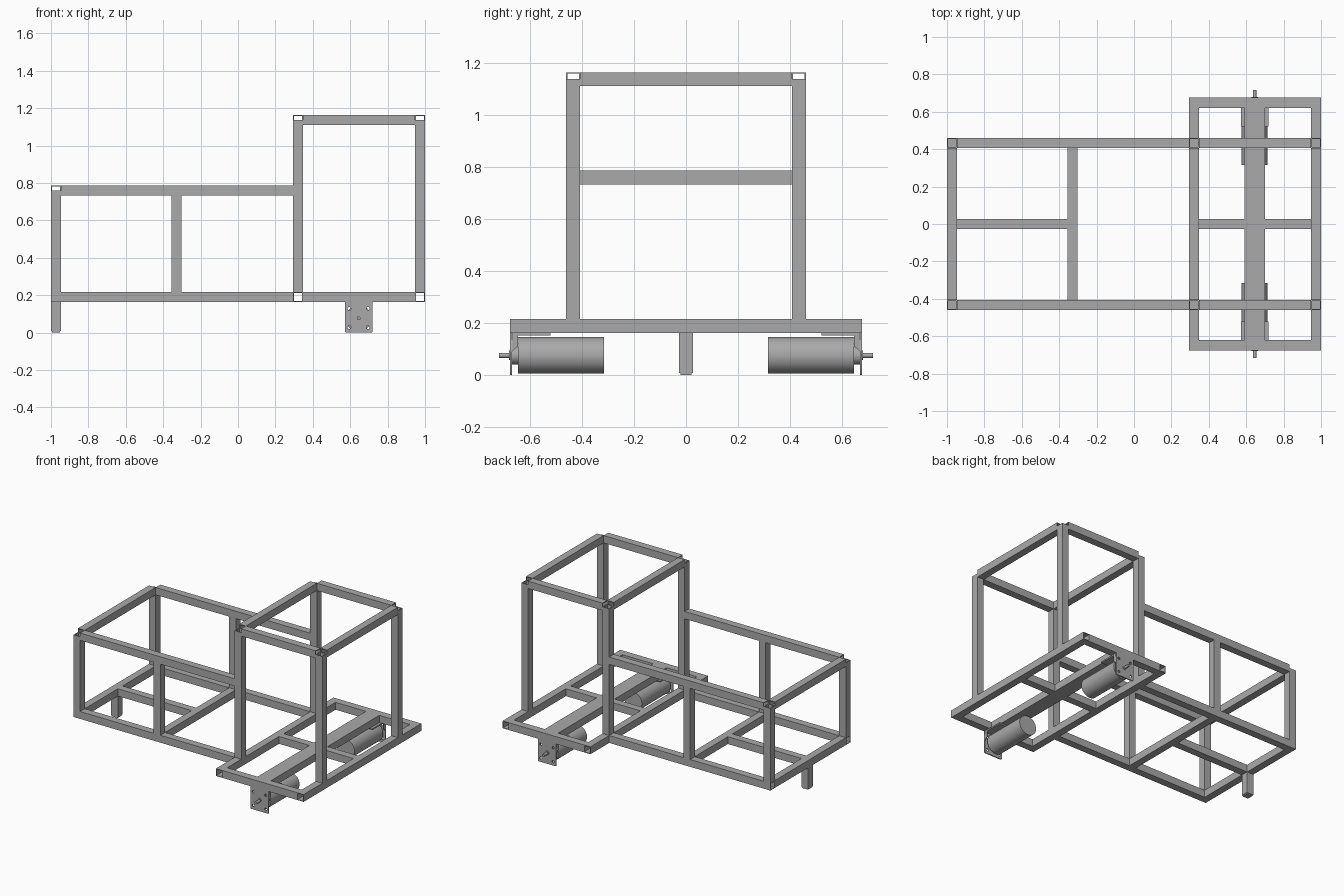
import bpy, bmesh
from math import sin, cos, pi, radians
from mathutils import Vector

cube = bpy.data.objects.get("Cube")
if cube:
    bpy.data.objects.remove(cube, do_unlink=True)

# Single steel colour
steel = bpy.data.materials.new("steel_grey")
steel.use_nodes = True
steel.diffuse_color = (0.4, 0.4, 0.4, 1)
steel.node_tree.nodes["Principled BSDF"].inputs["Base Color"].default_value = (0.4, 0.4, 0.4, 1)

T = 0.0535            # tube width
WALL = 0.005          # tube wall
BASE, DECK = 0.163, 0.216   # underside and top of the base frame
HALF = 0.46           # half width of the main frame
IN = HALF - T
WIDE = 0.675          # half width of the axle frame
STEP = 0.295          # where the low and tall bays meet
LOW, HIGH = 0.786, 1.163    # tops of both bays
AX, AZ = 0.645, 0.076       # motor axis


def box(name, lo, hi, open_axis=None):
    """Box between two corners; with open_axis it is a hollow tube."""
    lo, hi = Vector(lo), Vector(hi)
    bm = bmesh.new()
    bmesh.ops.create_cube(bm, size=1)
    for v in bm.verts:
        v.co = Vector(a + (b - a) * (c + 0.5) for a, b, c in zip(lo, hi, v.co))
    if open_axis is not None:
        ends = [f for f in bm.faces if abs(f.normal[open_axis]) > 0.9]
        bmesh.ops.delete(bm, geom=ends, context='FACES_ONLY')
    mesh = bpy.data.meshes.new(name)
    bm.to_mesh(mesh)
    bm.free()
    mesh.materials.append(steel)
    ob = bpy.data.objects.new(name, mesh)
    bpy.context.collection.objects.link(ob)
    if open_axis is not None:
        wall = ob.modifiers.new("wall", 'SOLIDIFY')
        wall.thickness, wall.offset, wall.use_even_offset = WALL, -1, True
    return ob


def along_x(name, x0, x1, y, z, w=T):
    return box(name, (x0, y - w / 2, z - T), (x1, y + w / 2, z), 0)


def along_y(name, x, y0, y1, z, w=T):
    return box(name, (x, y0, z - T), (x + w, y1, z), 1)


def post(name, x, y, z0, z1):
    return box(name, (x, y - T / 2, z0), (x + T, y + T / 2, z1), 2)


def rod(name, y0, y1, radius, sides):
    bpy.ops.mesh.primitive_cylinder_add(vertices=sides, radius=radius, depth=abs(y1 - y0),
                                        location=(AX, (y0 + y1) / 2, AZ),
                                        rotation=(pi / 2, 0, 0))
    ob = bpy.context.object
    ob.name = name
    ob.data.materials.append(steel)
    bpy.ops.object.shade_smooth_by_angle(angle=radians(35))


def drilled_plate(name, y, outline, holes, radius, thickness):
    """Flat plate in the xz plane with round holes."""
    curve = bpy.data.curves.new(name, 'CURVE')
    curve.dimensions, curve.fill_mode, curve.extrude = '2D', 'BOTH', thickness / 2
    rings = [outline]
    for hx, hz in holes:
        rings.append([(hx + radius * cos(i * pi / 8), hz + radius * sin(i * pi / 8))
                      for i in range(16)])
    for ring in rings:
        spline = curve.splines.new('POLY')
        spline.points.add(len(ring) - 1)
        for p, (x, z) in zip(spline.points, ring):
            p.co = (x, z, 0, 1)
        spline.use_cyclic_u = True
    curve.materials.append(steel)
    ob = bpy.data.objects.new(name, curve)
    bpy.context.collection.objects.link(ob)
    ob.location, ob.rotation_euler = (0, y, 0), (pi / 2, 0, 0)
    bpy.ops.object.select_all(action='DESELECT')
    ob.select_set(True)
    bpy.context.view_layer.objects.active = ob
    bpy.ops.object.convert(target='MESH')


# Main frame: parts repeated on both sides
for side, s in (("front", -1), ("back", 1)):
    y = s * (HALF - T / 2)
    along_x(f"{side}_base_rail", -1, STEP, y, DECK)
    along_x(f"{side}_low_top_rail", -1 + T, STEP, y, LOW)
    along_x(f"{side}_tall_top_rail", STEP + T, 1 - T, y, HIGH)
    post(f"{side}_end_post", -1, y, DECK, LOW - T / 2)
    post(f"{side}_middle_post", -0.355, y, DECK, LOW - T)
    post(f"{side}_step_post", STEP, y, DECK, HIGH - T / 2)
    post(f"{side}_tall_post", 1 - T, y, DECK, HIGH - T / 2)
    along_x(f"{side}_axle_frame_rail", STEP + T, 1 - T, s * (WIDE - T / 2), DECK)

# Cross members
along_y("end_base_crossbar", -1, -IN, IN, DECK)
along_y("middle_base_crossbar", -0.355, -IN, IN, DECK)
along_y("low_top_crossbar", -1, -IN, IN, LOW)
for name, x in (("step", STEP), ("tall", 1 - T)):
    along_y(f"{name}_top_crossbar", x, -IN, IN, HIGH)
    along_y(f"{name}_axle_frame_crossbar", x, -WIDE, WIDE, DECK)

# Centre beams and wide axle beam
along_x("low_centre_beam", -1 + T, -0.355, 0, DECK)
along_x("axle_centre_beam_inner", STEP + T, 0.592, 0, DECK)
along_x("axle_centre_beam_outer", 0.70, 1 - T, 0, DECK)
along_y("axle_beam", 0.592, T - WIDE, WIDE - T, DECK, 0.108)

# Support leg with a small inset foot
post("support_leg", -1, 0, 0.008, BASE)
box("leg_foot", (-0.995, -0.022, 0), (-1 + T - 0.005, 0.022, 0.012))

# Motors with their angle brackets
half = 0.073
outline = [(AX - half, 0.004), (AX - half + 0.004, 0), (AX + half - 0.004, 0),
           (AX + half, 0.004), (AX + half, BASE), (AX - half, BASE)]
holes = [(AX + i * 0.05, AZ + 0.002 + j * 0.05) for i in (-1, 1) for j in (-1, 1)]
for side, s in (("front", -1), ("back", 1)):
    drilled_plate(f"{side}_motor_plate", s * 0.671, outline, holes, 0.009, 0.008)
    y0, y1 = sorted((s * 0.52, s * 0.667))
    box(f"{side}_bracket_flange", (AX - half, y0, 0.153), (AX + half, y1, BASE))
    y0, y1 = sorted((s * 0.645, s * 0.667))
    for edge, x in (("inner", AX - half), ("outer", AX + half - 0.005)):
        gusset = box(f"{side}_{edge}_gusset", (x, y0, 0.112), (x + 0.005, y1, 0.153))
        for v in gusset.data.vertices:
            if v.co.z < 0.12 and abs(v.co.y) > 0.66:
                v.co.z -= 0.02
    rod(f"{side}_motor", s * 0.315, s * 0.645, 0.07, 48)
    rod(f"{side}_motor_neck", s * 0.645, s * 0.667, 0.035, 32)
    rod(f"{side}_shaft_collar", s * 0.667, s * 0.679, 0.018, 24)
    rod(f"{side}_shaft", s * 0.667, s * 0.717, 0.01, 16)
